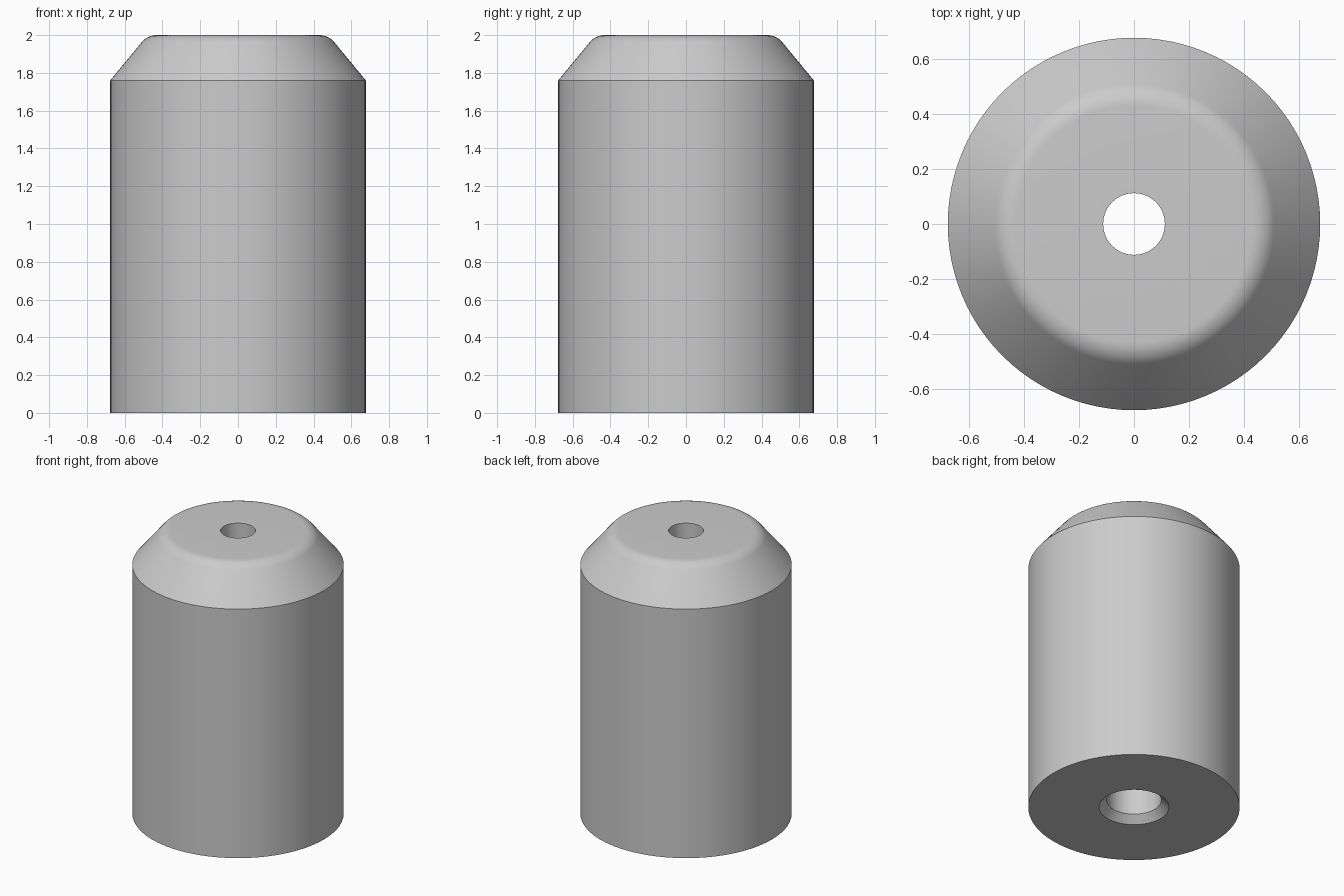
import bpy, bmesh, math

if "Cube" in bpy.data.objects:
    bpy.data.objects.remove(bpy.data.objects["Cube"])

SEG = 96
R_BODY, R_BORE, R_HOLE = 0.677, 0.175, 0.112
Z_SHOULDER, Z_TOP, Z_STEP = 1.76, 2.0, 1.5

# Rounded rim between the sloped shoulder and the flat top
slope = math.atan2(0.24, 0.198)
rim_r = 0.104
rim_x = 0.43
rim = []
for i in range(9):
    a = slope * (1 - i / 8)
    rim.append((rim_x + rim_r * math.sin(a), Z_TOP - rim_r + rim_r * math.cos(a)))

# Closed radial section: base, wall, shoulder, rim, top hole, bore, chamfer
profile = [(0.224, 0), (R_BODY, 0), (R_BODY, Z_SHOULDER)] + rim + [
    (R_HOLE, Z_TOP), (R_HOLE, Z_STEP), (R_BORE, Z_STEP), (R_BORE, 0.05)]

# Revolve the section around z
bm = bmesh.new()
rings = []
for s in range(SEG):
    t = 2 * math.pi * s / SEG
    rings.append([bm.verts.new((r * math.cos(t), r * math.sin(t), z)) for r, z in profile])
n = len(profile)
for s in range(SEG):
    a, b = rings[s], rings[(s + 1) % SEG]
    for i in range(n):
        j = (i + 1) % n
        bm.faces.new((a[i], b[i], b[j], a[j]))
bmesh.ops.recalc_face_normals(bm, faces=bm.faces)

mesh = bpy.data.meshes.new("bored_cylinder")
bm.to_mesh(mesh)
bm.free()
body = bpy.data.objects.new("bored_cylinder", mesh)
bpy.context.collection.objects.link(body)

# Plain grey finish
grey = bpy.data.materials.new("light_grey")
grey.diffuse_color = (0.6, 0.6, 0.6, 1)
grey.use_nodes = True
grey.node_tree.nodes["Principled BSDF"].inputs["Base Color"].default_value = grey.diffuse_color
mesh.materials.append(grey)

# Smooth curved walls, crisp edges at the corners
bpy.context.view_layer.objects.active = body
body.select_set(True)
bpy.ops.object.shade_smooth_by_angle(angle=math.radians(30))
